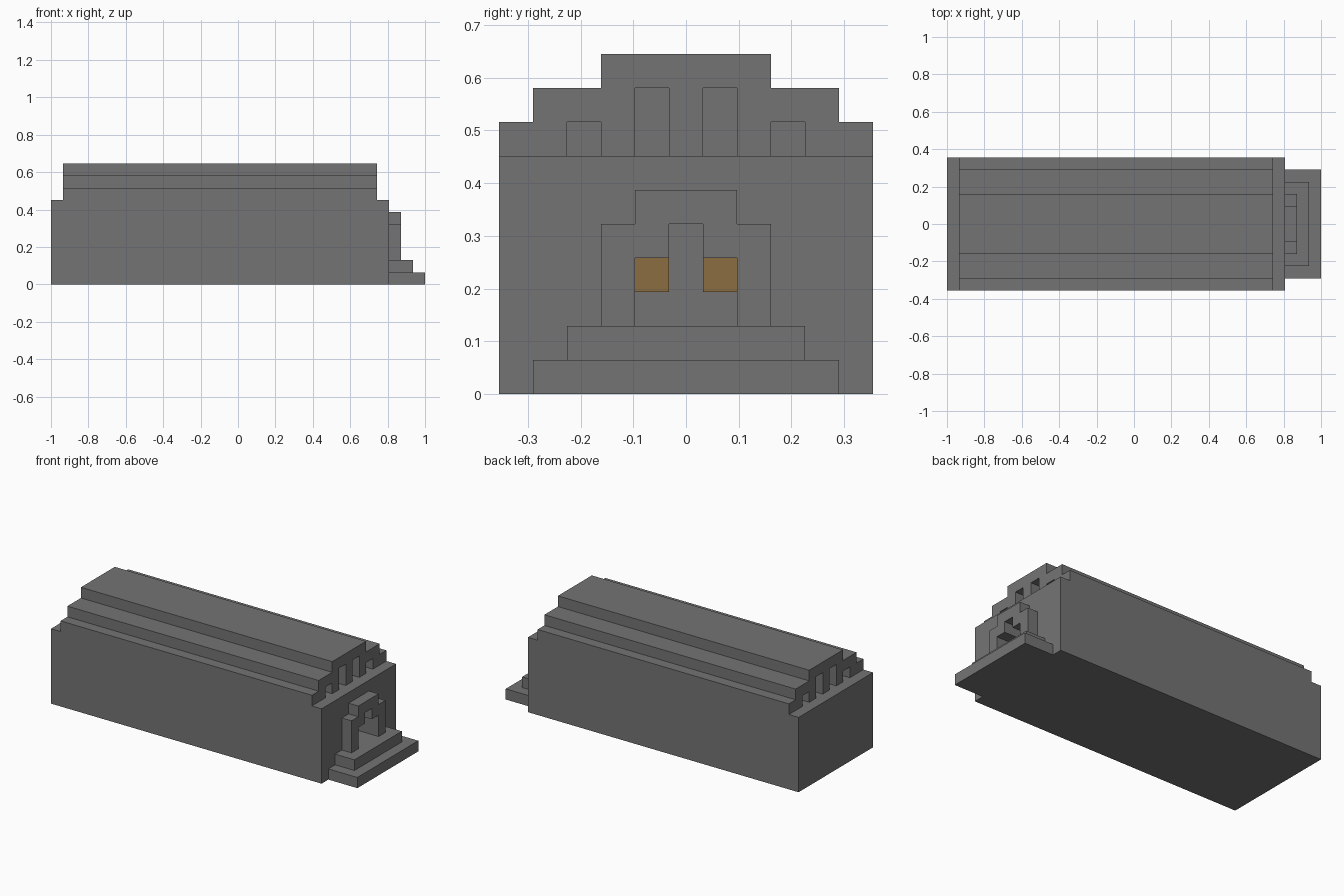
import bpy
import bmesh

cube = bpy.data.objects.get("Cube")
if cube:
    bpy.data.objects.remove(cube, do_unlink=True)

U = 2 / 31          # one block
END = 28            # block column where the hall ends and the porch starts
DOOR_BACK = 25      # back of the doorway


def material(name, rgb):
    mat = bpy.data.materials.new(name)
    mat.use_nodes = True
    color = (*rgb, 1)
    mat.diffuse_color = color
    bsdf = next(n for n in mat.node_tree.nodes if n.type == "BSDF_PRINCIPLED")
    bsdf.inputs["Base Color"].default_value = color
    return mat


stone = material("grey stone", (0.175, 0.175, 0.175))
amber = material("amber", (0.255, 0.155, 0.05))


def stepped(tiers, z0):
    """Symmetric stepped outline from (half width, top) tiers."""
    right, z = [], z0
    for half, top in tiers:
        right += [(half, z), (half, top)]
        z = top
    return right + [(-y, z) for y, z in reversed(right)]


def prism(name, outline, x0, x1, mat=stone):
    """Extrude a (y, z) outline along x, all in block units."""
    bm = bmesh.new()
    verts = [bm.verts.new((x0 * U - 1, y * U, z * U)) for y, z in outline]
    face = bm.faces.new(verts)
    out = bmesh.ops.extrude_face_region(bm, geom=[face])
    moved = [g for g in out["geom"] if isinstance(g, bmesh.types.BMVert)]
    bmesh.ops.translate(bm, verts=moved, vec=((x1 - x0) * U, 0, 0))
    bmesh.ops.recalc_face_normals(bm, faces=bm.faces[:])
    mesh = bpy.data.meshes.new(name)
    bm.to_mesh(mesh)
    bm.free()
    mesh.materials.append(mat)
    obj = bpy.data.objects.new(name, mesh)
    bpy.context.collection.objects.link(obj)
    return obj


def box(name, y0, y1, z0, z1, x0, x1, mat=stone):
    return prism(name, [(y0, z0), (y1, z0), (y1, z1), (y0, z1)], x0, x1, mat)


def cut(target, cutter):
    cutter.hide_render = True
    mod = target.modifiers.new("opening", "BOOLEAN")
    mod.operation = "DIFFERENCE"
    mod.solver = "EXACT"
    mod.object = cutter
    bpy.context.view_layer.objects.active = target
    bpy.ops.object.modifier_apply(modifier=mod.name)
    bpy.data.objects.remove(cutter, do_unlink=True)


# Long hall with a deep stepped doorway
hall = box("hall", -5.5, 5.5, 0, 7, 0, END)
door_shape = stepped([(1.5, 4), (0.5, 5)], 2)
cut(hall, prism("door_cutter", door_shape, DOOR_BACK, END + 1))

# Stepped roof with recessed windows at both ends
roof = prism("stepped_roof", stepped([(5.5, 8), (4.5, 9), (2.5, 10)], 7), 1, 27)
for x0, x1 in ((0, 2), (26, 28)):
    for side in (-1, 1):
        for y, top in ((1, 9), (3, 8)):
            c = side * y
            cut(roof, box("window_cutter", c - 0.5, c + 0.5, 6.5, top, x0, x1))

# Entrance steps
box("lower_step", -4.5, 4.5, 0, 1, END, END + 3)
box("upper_step", -3.5, 3.5, 1, 2, END, END + 2)

# Stepped door surround, outlined as one arch
outer = stepped([(2.5, 5), (1.5, 6)], 2)
prism("door_surround", outer + door_shape[::-1], END, END + 1)

# Amber panels at the back of the doorway
for name, y in (("left_amber_panel", 1), ("right_amber_panel", -1)):
    box(name, y - 0.5, y + 0.5, 3, 4, DOOR_BACK, DOOR_BACK + 0.08, amber)
